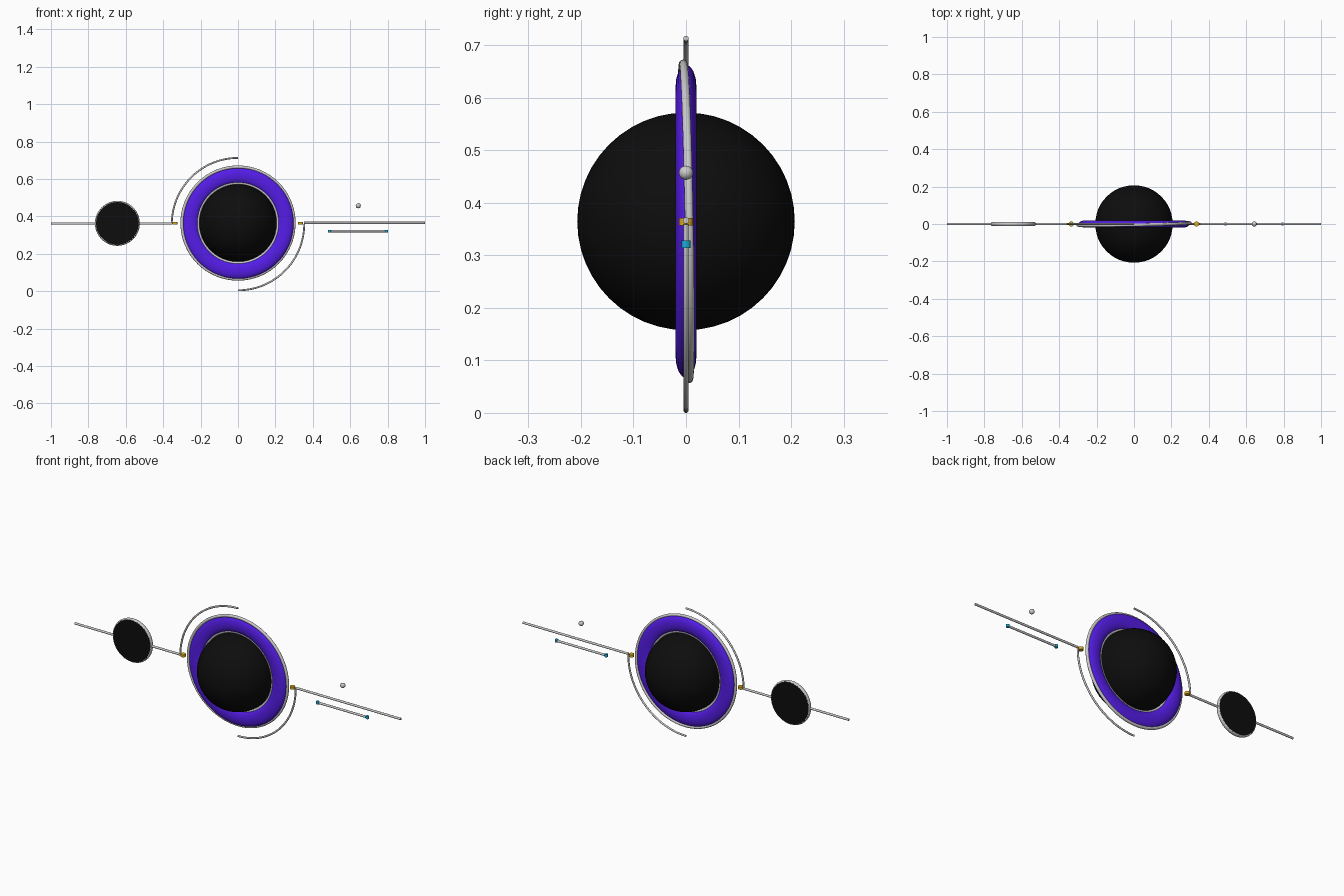
import bpy
from math import pi, cos, sin, radians

if "Cube" in bpy.data.objects:
    bpy.data.objects.remove(bpy.data.objects["Cube"])

CZ = 0.3645  # height of the main axis


def mat(name, color):
    m = bpy.data.materials.new(name)
    m.diffuse_color = (*color, 1)
    m.use_nodes = True
    m.node_tree.nodes["Principled BSDF"].inputs["Base Color"].default_value = m.diffuse_color
    return m


BLACK = mat("black", (0.004, 0.004, 0.004))
PURPLE = mat("purple", (0.09, 0.012, 0.8))
GOLD = mat("gold", (0.75, 0.42, 0.01))
CYAN = mat("cyan", (0.01, 0.42, 0.7))


def finish(name, material=None):
    ob = bpy.context.object
    ob.name = name
    bpy.ops.object.shade_smooth_by_angle(angle=radians(40))
    if material:
        ob.data.materials.append(material)
    return ob


def ball(name, loc, r, material=None, seg=48):
    bpy.ops.mesh.primitive_uv_sphere_add(segments=seg, ring_count=seg // 2, radius=r, location=loc)
    return finish(name, material)


def ring(name, loc, major, minor, material=None, tilt=(0, 0), flat=1):
    bpy.ops.mesh.primitive_torus_add(major_segments=96, minor_segments=16, major_radius=major,
                                     minor_radius=minor, location=loc,
                                     rotation=(pi / 2 + tilt[0], 0, tilt[1]))
    bpy.context.object.scale.z = flat
    return finish(name, material)


def cylinder(name, loc, r, depth, rot=(0, 0, 0), material=None, verts=24):
    bpy.ops.mesh.primitive_cylinder_add(vertices=verts, radius=r, depth=depth, location=loc, rotation=rot)
    return finish(name, material)


def rod(name, x0, x1, z, r=0.006):
    return cylinder(name, ((x0 + x1) / 2, 0, z), r, x1 - x0, (0, pi / 2, 0))


def arc(name, start, end, center_z, radius, tube):
    cu = bpy.data.curves.new(name, 'CURVE')
    cu.dimensions = '3D'
    cu.bevel_depth = tube
    cu.bevel_resolution = 3
    cu.use_fill_caps = True
    sp = cu.splines.new('POLY')
    n = 32
    sp.points.add(n)
    for i, p in enumerate(sp.points):
        a = start + (end - start) * i / n
        p.co = (radius * cos(a), 0, center_z + radius * sin(a), 1)
    ob = bpy.data.objects.new(name, cu)
    bpy.context.collection.objects.link(ob)


# central globe with its purple band and metal rims
ball("globe", (0, 0, CZ), 0.207, BLACK)
ring("purple_band", (0, 0, CZ), 0.256, 0.042, PURPLE, flat=0.475)
ring("inner_rim", (0, 0, CZ), 0.214, 0.008)
ring("outer_rim", (0, 0, CZ), 0.300, 0.008, tilt=(0.018, 0.02))

# opposed quarter arcs
arc("upper_left_arc", pi / 2, pi, 0.359, 0.354, 0.005)
arc("lower_right_arc", -pi / 2, 0, 0.359, 0.354, 0.005)

# side rods and gold studs
rod("left_rod", -1.0, -0.353, 0.362)
rod("right_rod", 0.353, 1.0, 0.366)
for side, x in (("left", -0.336), ("right", 0.334)):
    cylinder(side + "_gold_stud", (x, 0, 0.364), 0.0135, 0.014, material=GOLD)

# small disc on the left rod
cylinder("small_disc", (-0.645, 0, 0.363), 0.115, 0.02, (pi / 2, 0, 0), BLACK, 64)
ring("small_disc_rim", (-0.645, 0, 0.363), 0.114, 0.006, flat=1.7)

# short bar with blue ends, and floating bead
rod("short_bar", 0.498, 0.787, 0.321)
for side, x in (("inner", 0.49), ("outer", 0.794)):
    cylinder(side + "_blue_end", (x, 0, 0.321), 0.0085, 0.015, material=CYAN)
ball("bead", (0.643, 0, 0.457), 0.0135, seg=24)
